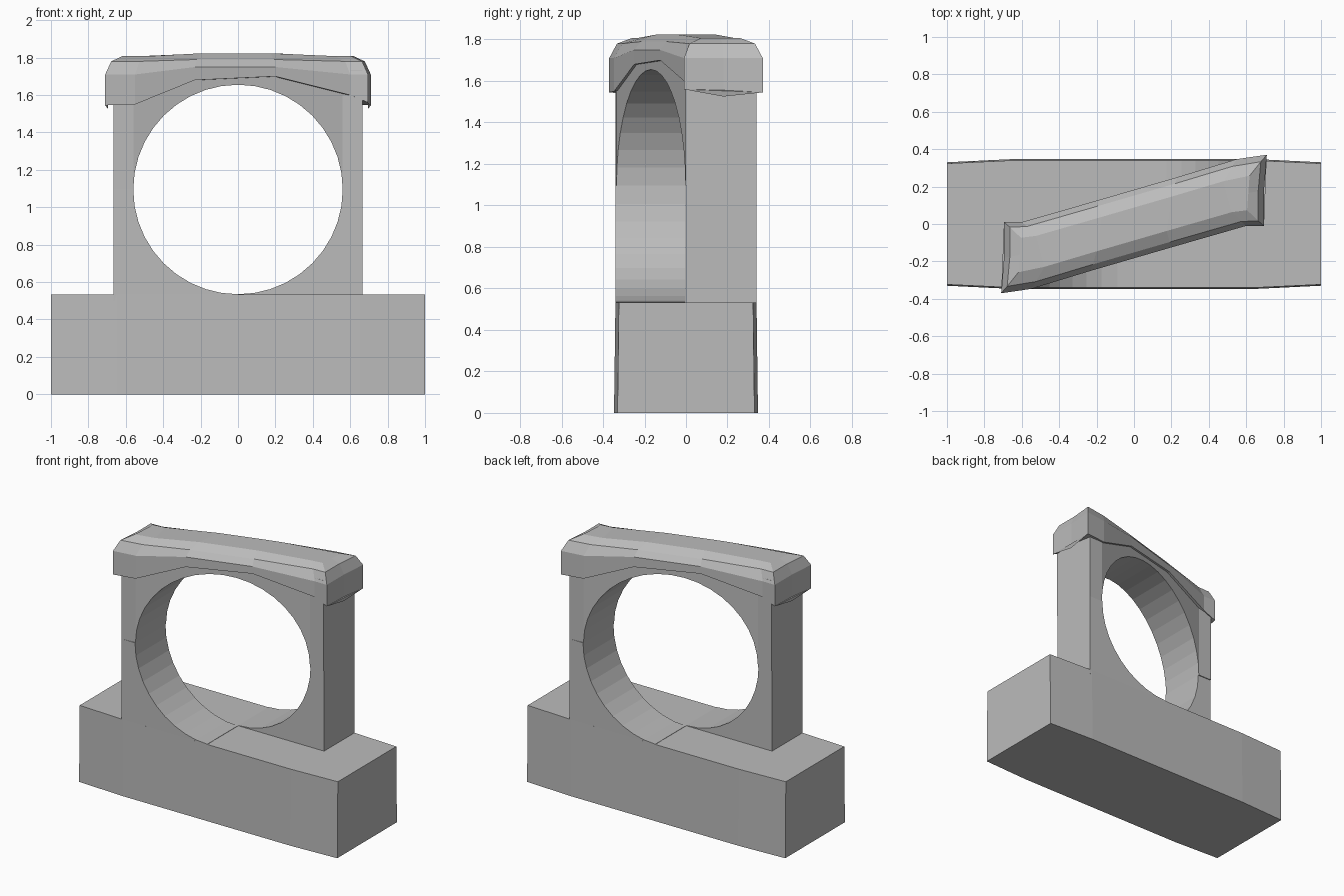
import bpy, bmesh, math

cube = bpy.data.objects.get("Cube")
if cube:
    bpy.data.objects.remove(cube, do_unlink=True)

stone = bpy.data.materials.new("plain_grey")
stone.use_nodes = True
grey = (0.5, 0.5, 0.5, 1)
stone.diffuse_color = grey
stone.node_tree.nodes["Principled BSDF"].inputs["Base Color"].default_value = grey


def make_object(name, bm):
    bmesh.ops.recalc_face_normals(bm, faces=bm.faces)
    mesh = bpy.data.meshes.new(name)
    bm.to_mesh(mesh)
    bm.free()
    mesh.materials.append(stone)
    obj = bpy.data.objects.new(name, mesh)
    bpy.context.collection.objects.link(obj)
    return obj


def half_turn(points):
    """Complete an outline with its copy turned half way round."""
    return points + [(-p[0], -p[1], *p[2:]) for p in points]


def bridge(bm, rings):
    """Join rings of points with quads and return their vertices."""
    loops = [[bm.verts.new(p) for p in ring] for ring in rings]
    for low, high in zip(loops, loops[1:]):
        for i in range(len(low)):
            j = (i + 1) % len(low)
            bm.faces.new((low[i], low[j], high[j], high[i]))
    return loops


def prism(name, outline, z0, z1, taper=1.0):
    bm = bmesh.new()
    loops = bridge(bm, [[(x, y, z0) for x, y in outline],
                        [(x, y * taper, z1) for x, y in outline]])
    for loop in loops:
        bm.faces.new(loop)
    return make_object(name, bm)


# Base with slightly bowed long sides
prism("base", half_turn([(-1, -0.33), (-0.65, -0.347), (0.65, -0.347), (1, -0.33)]),
      0, 0.533, 0.98)

# Cutter for the round opening
bm = bmesh.new()
bmesh.ops.create_cone(bm, segments=40, radius1=0.56, radius2=0.56, depth=2, cap_ends=True)
cutter = make_object("opening_cutter", bm)
cutter.rotation_euler.x = math.pi / 2
cutter.location.z = 1.095
cutter.hide_render = True
cutter.hide_viewport = True

# Staggered posts, and the slanted wall that joins them above
left_outline = [(0, -0.34), (0.665, -0.34), (0.665, -0.003), (0, -0.003)]
post_outline = [(-x, y) for x, y in left_outline]
slab_outline = half_turn([(-0.665, -0.34), (-0.56, -0.335), (0.56, -0.003), (0.665, -0.003)])
wall_parts = [
    prism("right_post", post_outline, 0.5, 1.095),
    prism("left_post", [(-x, -y) for x, y in post_outline], 0.5, 1.095),
    prism("upper_wall", slab_outline, 1.095, 1.73),
]
for part in wall_parts:
    cut = part.modifiers.new("opening", "BOOLEAN")
    cut.operation = "DIFFERENCE"
    cut.solver = "EXACT"
    cut.object = cutter

# Cap with an arched lower rim and chamfered top
rim = half_turn([(-0.71, -0.37, 1.545), (-0.55, -0.347, 1.55), (-0.23, -0.25, 1.68),
                 (0.2, -0.125, 1.70), (0.6, -0.01, 1.60), (0.695, -0.01, 1.56),
                 (0.695, 0.18, 1.525)])


def cap_ring(length, width, z_end, z_middle):
    ring = []
    for x, y, _ in rim:
        axis = 0.29 * x
        z = z_middle if abs(x) < 0.3 else z_end
        ring.append((x * length, axis * length + (y - axis) * width, z))
    return ring


bm = bmesh.new()
loops = bridge(bm, [rim, cap_ring(1, 1, 1.71, 1.75), cap_ring(0.955, 0.83, 1.78, 1.79),
                    cap_ring(0.87, 0.48, 1.808, 1.823)])
for loop in (loops[0], loops[-1]):
    bm.faces.new((loop[12], loop[13], loop[0]))
    bm.faces.new((loop[5], loop[6], loop[7]))
    for i in range(5):
        bm.faces.new((loop[i], loop[i + 1], loop[11 - i], loop[12 - i]))
make_object("cap", bm)
